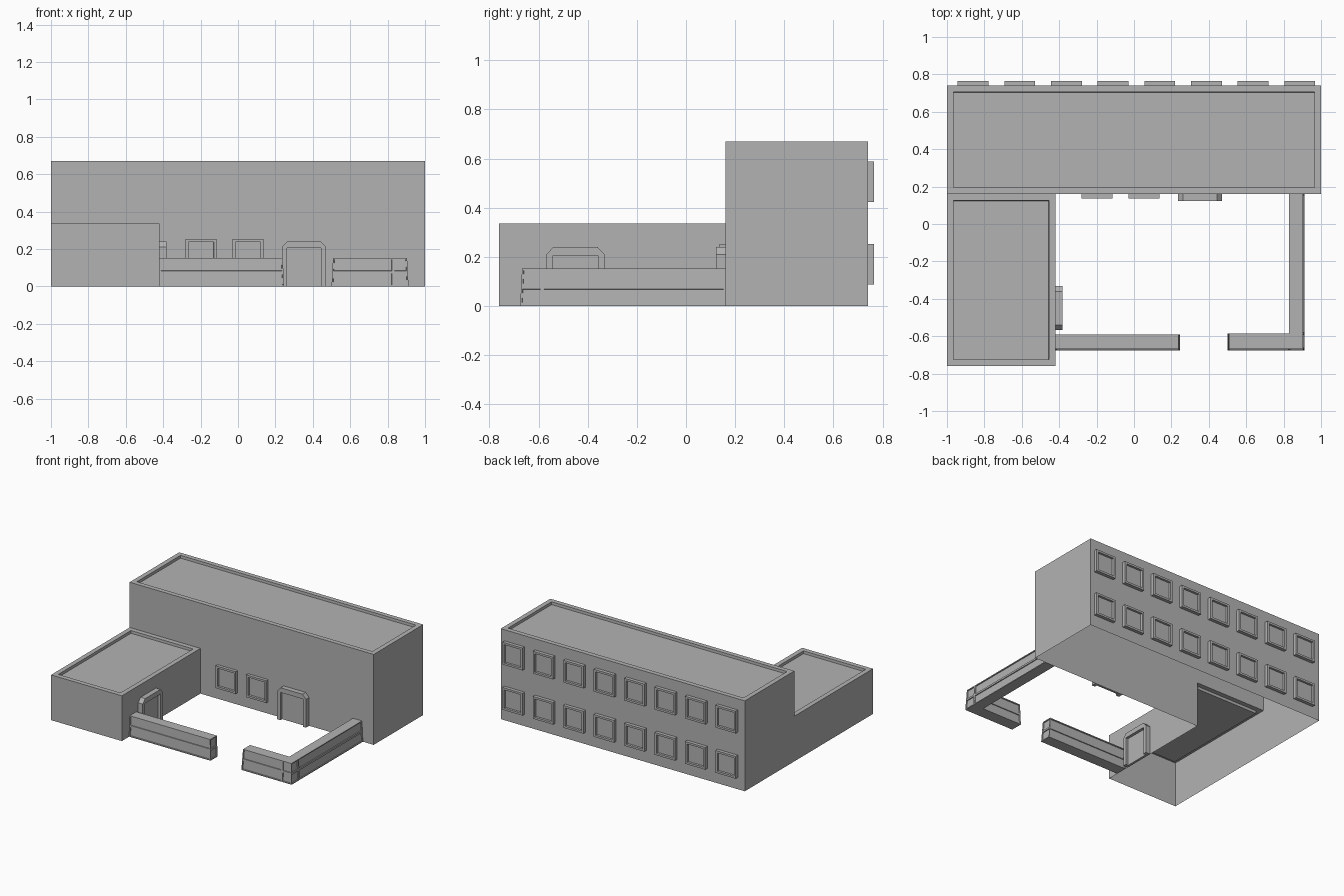
import bpy, bmesh, math

old = bpy.data.objects.get("Cube")
if old:
    bpy.data.objects.remove(old)

GREY = (0.45, 0.45, 0.45, 1)
plaster = bpy.data.materials.new("plain_grey")
plaster.use_nodes = True
plaster.diffuse_color = GREY
plaster.node_tree.nodes["Principled BSDF"].inputs["Base Color"].default_value = GREY


def finish(name, bm, location=(0, 0, 0), turn=0):
    mesh = bpy.data.meshes.new(name)
    bm.to_mesh(mesh)
    bm.free()
    mesh.materials.append(plaster)
    obj = bpy.data.objects.new(name, mesh)
    obj.location = location
    obj.rotation_euler.z = math.radians(turn)
    bpy.context.collection.objects.link(obj)
    return obj


def recess(bm, faces, rim, depth):
    """Leave a flat rim around each face and sink the middle straight in."""
    bmesh.ops.inset_individual(bm, faces=faces, thickness=rim, use_even_offset=True)
    bmesh.ops.inset_individual(bm, faces=faces, thickness=0.001, depth=-depth,
                               use_even_offset=True)


def loft(bm, rings):
    """Join matching rings of points, cap both ends, return side faces by row."""
    rows = [[bm.verts.new(p) for p in ring] for ring in rings]
    n = len(rows[0])
    sides = [[bm.faces.new((a[i], a[(i + 1) % n], b[(i + 1) % n], b[i])) for i in range(n)]
             for a, b in zip(rows, rows[1:])]
    start = bm.faces.new(rows[0][::-1])
    end = bm.faces.new(rows[-1])
    bmesh.ops.recalc_face_normals(bm, faces=bm.faces[:])
    return sides, start, end


def block(name, x0, x1, y0, y1, height, open_side, wall=None):
    """Hollow wing, open below, with a sunken flat roof."""
    bm = bmesh.new()
    plan = [(x0, y0), (x1, y0), (x1, y1), (x0, y1)]
    sides, floor, roof = loft(bm, [[(x, y, z) for x, y in plan] for z in (0, height)])
    recess(bm, [roof], 0.035, 0.02)
    bmesh.ops.delete(bm, geom=[floor, sides[0][open_side]], context='FACES')
    if wall:
        bm.faces.new([bm.verts.new((x, y0, z)) for x, z in wall])
        bmesh.ops.remove_doubles(bm, verts=bm.verts[:], dist=0.0001)
    return finish(name, bm)


def relief(name, outline, depth, location, turn, sunk=False):
    """Upright profile standing out from a wall; it faces -y before turning."""
    bm = bmesh.new()
    _, _, front = loft(bm, [[(x, y, z) for x, z in outline] for y in (0, -depth)])
    if sunk:
        recess(bm, [front], 0.015, 0.015)
    return finish(name, bm, location, turn)


# Building: tall hall with an opening into the low side wing
block("main_hall", -1, 1, 0.16, 0.74, 0.67, 0,
      [(-0.42, 0), (1, 0), (1, 0.67), (-1, 0.67), (-1, 0.335), (-0.42, 0.335)])
block("side_wing", -1, -0.42, -0.76, 0.16, 0.335, 2)

# Windows
W = 0.0825
square = [(-W, -W), (W, -W), (W, W), (-W, W)]
for row, z in enumerate((0.17, 0.505)):
    for col in range(8):
        relief(f"back_window_{row}_{col}", square, 0.025,
               (-0.86 + 0.2495 * col, 0.74, z), 180, True)
for i, x in enumerate((-0.197, 0.053)):
    relief(f"courtyard_window_{i}", square, 0.023, (x, 0.16, 0.17), 0, True)

# Doors: chamfered surround and a set-back leaf
half = [(0.118, 0), (0.118, 0.21), (0.09, 0.24)]
inner = [(-0.092, 0), (-0.092, 0.205), (0.092, 0.205), (0.092, 0)]
surround = half + [(-x, z) for x, z in half[::-1]] + inner
for name, place, turn in (("hall", (0.353, 0.16, 0), 0), ("wing", (-0.42, -0.45, 0), 90)):
    relief(name + "_door_surround", surround, 0.037, place, turn)
    relief(name + "_door_leaf", inner, 0.017, place, turn)


# Courtyard walls: battered sides with two rows of sunken panels
def courtyard_wall(name, plan, height=0.152):
    bm = bmesh.new()
    rings = [[(x + dx * t, y + dy * t, height * t) for x, y, dx, dy in plan]
             for t in (0, 0.5, 1)]
    sides, _, _ = loft(bm, rings)
    # the last side meets the building and stays plain
    recess(bm, [f for row in sides for f in row[:-1]], 0.007, 0.006)
    return finish(name, bm)


B = 0.008
courtyard_wall("left_courtyard_wall", [
    (-0.42, -0.675, 0, B), (0.247, -0.675, -B, B), (0.247, -0.59, -B, 0), (-0.42, -0.59, 0, 0)])
courtyard_wall("corner_courtyard_wall", [
    (0.83, 0.16, 0, 0), (0.83, -0.585, 0, 0), (0.5, -0.585, B, 0), (0.5, -0.675, B, B),
    (0.83, -0.675, 0, B), (0.912, -0.675, -B, B), (0.912, -0.585, -B, 0), (0.912, 0.16, -B, 0)])
